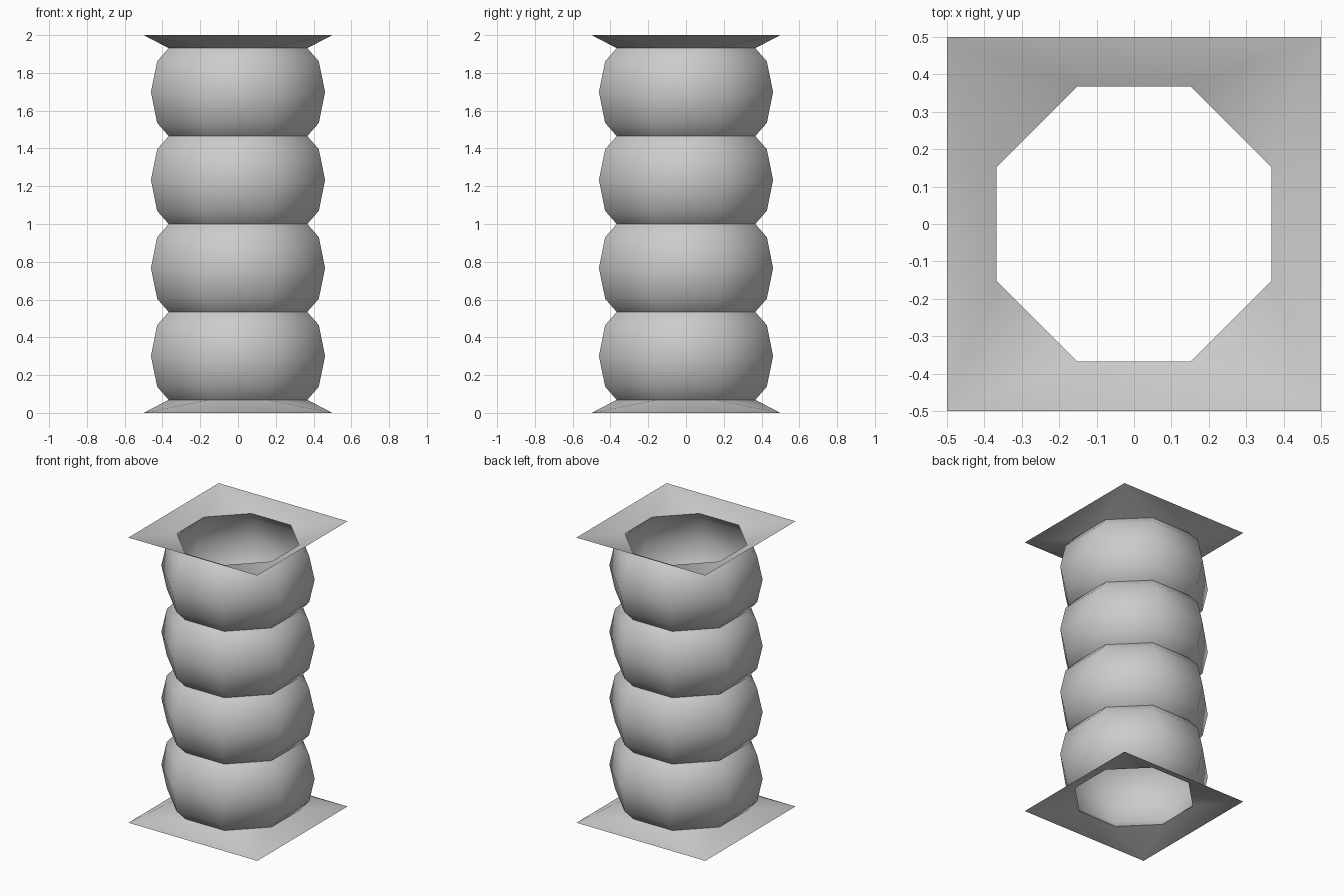
import bpy, bmesh, math

if "Cube" in bpy.data.objects:
    bpy.data.objects.remove(bpy.data.objects["Cube"])

START, STEP, COUNT = 0.069, 0.4655, 4
NECK = 0.367  # octagon apothem at the joints
# (height inside one segment, octagon apothem)
BULGE = [(0.0, NECK), (0.07, 0.428), (STEP / 2, 0.461), (STEP - 0.07, 0.428)]


def octagon(bm, apothem, z):
    r = apothem / math.cos(math.pi / 8)
    return [bm.verts.new((r * math.cos(a), r * math.sin(a), z))
            for a in (math.pi / 8 + k * math.pi / 4 for k in range(8))]


def finish(bm, name):
    mesh = bpy.data.meshes.new(name)
    bm.to_mesh(mesh)
    bm.free()
    obj = bpy.data.objects.new(name, mesh)
    bpy.context.collection.objects.link(obj)
    bpy.ops.object.select_all(action='DESELECT')
    obj.select_set(True)
    bpy.context.view_layer.objects.active = obj
    bpy.ops.object.shade_smooth_by_angle(angle=math.radians(60))
    return obj


# Hollow column of four bulging octagonal segments
bm = bmesh.new()
profile = [(START + i * STEP + z, r) for i in range(COUNT) for z, r in BULGE]
profile.append((START + COUNT * STEP, NECK))
rings = [octagon(bm, r, z) for z, r in profile]
for lo, hi in zip(rings, rings[1:]):
    for k in range(8):
        n = (k + 1) % 8
        bm.faces.new((lo[k], lo[n], hi[n], hi[k]))
finish(bm, "column")


# Sloping square flange with an octagonal opening
def flange(name, z_square, z_neck, flip):
    bm = bmesh.new()
    ring = octagon(bm, NECK, z_neck)
    corners = [bm.verts.new((x, y, z_square))
               for x, y in ((.5, .5), (-.5, .5), (-.5, -.5), (.5, -.5))]
    for c in range(4):
        a, b, d = ring[2 * c], ring[2 * c + 1], ring[(2 * c + 2) % 8]
        bm.faces.new((corners[c], b, a))
        bm.faces.new((corners[c], corners[(c + 1) % 4], d, b))
    if flip:
        bmesh.ops.reverse_faces(bm, faces=bm.faces[:])
    finish(bm, name)


flange("bottom_flange", 0.0, START, False)
flange("top_flange", 2.0, START + COUNT * STEP, True)
